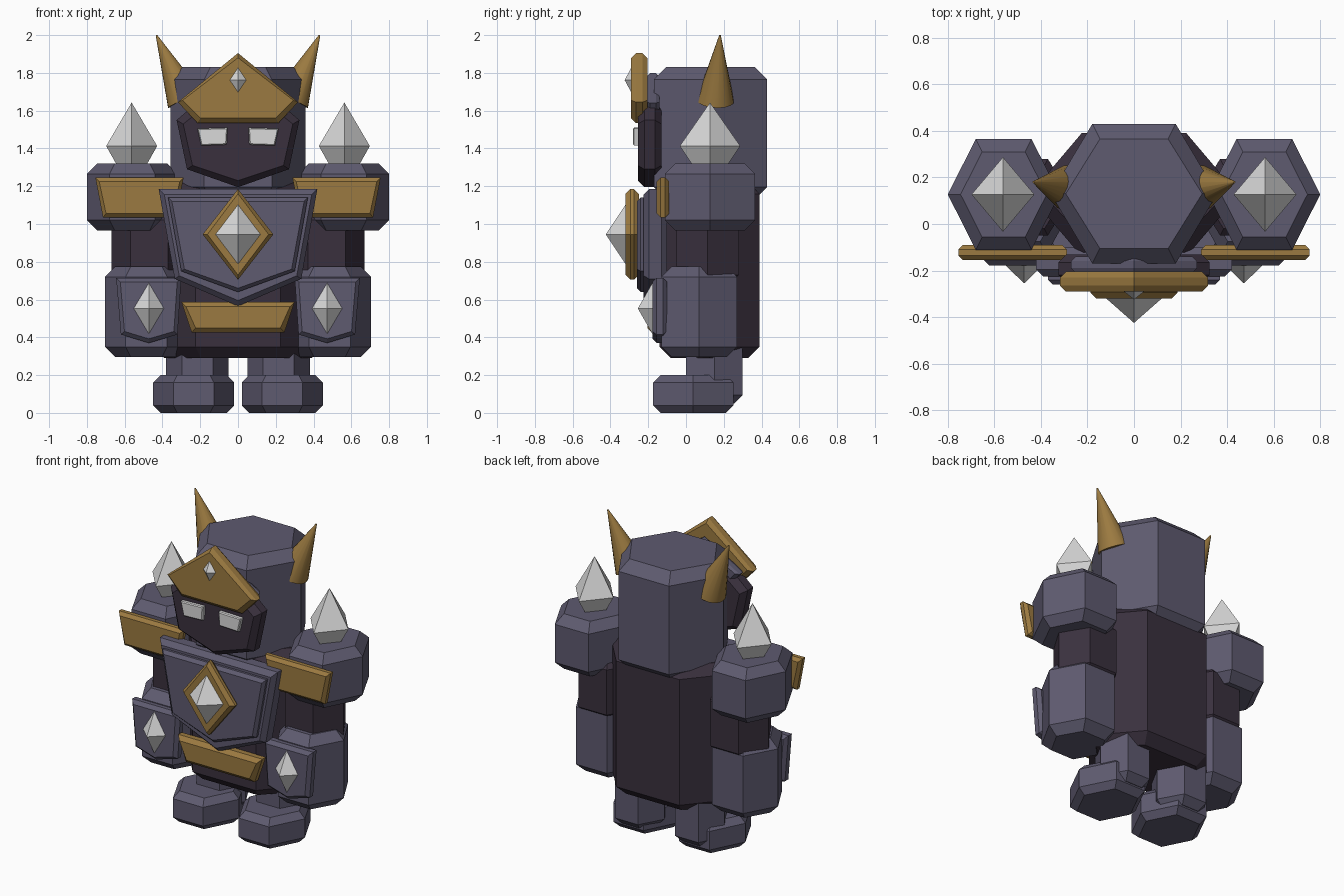
import bpy, bmesh, math
from mathutils import Vector

cube = bpy.data.objects.get("Cube")
if cube:
    bpy.data.objects.remove(cube)


def material(name, rgb):
    m = bpy.data.materials.new(name)
    m.use_nodes = True
    col = (*rgb, 1)
    m.diffuse_color = col
    bsdf = next(n for n in m.node_tree.nodes if n.type == "BSDF_PRINCIPLED")
    bsdf.inputs["Base Color"].default_value = col
    bsdf.inputs["Roughness"].default_value = 0.8
    return m


SLATE = material("slate armour", (0.112, 0.103, 0.16))
DARK = material("dark plum", (0.042, 0.03, 0.048))
GOLD = material("old gold", (0.33, 0.195, 0.052))
GEM = material("pale crystal", (0.7, 0.7, 0.7))


def finish(name, bm, mat):
    bmesh.ops.recalc_face_normals(bm, faces=bm.faces)
    mesh = bpy.data.meshes.new(name)
    bm.to_mesh(mesh)
    bm.free()
    mesh.materials.append(mat)
    obj = bpy.data.objects.new(name, mesh)
    bpy.context.collection.objects.link(obj)
    return obj


def prism(name, outline, lo, hi, chamfer, mat, place):
    """Extrude an outline from lo to hi with chamfered rims; place maps (u, v, depth) to space."""
    us, vs = [p[0] for p in outline], [p[1] for p in outline]
    cu, cv = (min(us) + max(us)) / 2, (min(vs) + max(vs)) / 2
    ku = 1 - chamfer / (max(us) - cu)
    kv = 1 - chamfer / (max(vs) - cv)
    bm = bmesh.new()
    rings = []
    for depth, inset in ((lo, True), (lo + chamfer, False), (hi - chamfer, False), (hi, True)):
        a, b = (ku, kv) if inset else (1, 1)
        rings.append([bm.verts.new(place(cu + (u - cu) * a, cv + (v - cv) * b, depth))
                      for u, v in outline])
    n = len(outline)
    for r, s in zip(rings, rings[1:]):
        for i in range(n):
            j = (i + 1) % n
            bm.faces.new((r[i], r[j], s[j], s[i]))
    bm.faces.new(rings[0])
    bm.faces.new(rings[-1])
    return finish(name, bm, mat)


def block(name, x, y, rx, ry, z0, z1, mat, chamfer=0.055):
    """Upright hexagonal block with flat front and back, half sizes rx and ry."""
    k = ry / math.sin(math.pi / 3)
    outline = [(x + rx * math.cos(i * math.pi / 3), y + k * math.sin(i * math.pi / 3))
               for i in range(6)]
    return prism(name, outline, z0, z1, chamfer, mat, lambda u, v, d: (u, v, d))


def plate(name, outline, front, back, mat, chamfer=0.025, side=1):
    """Armour plate facing the front, outline in x and z."""
    return prism(name, outline, front, back, chamfer, mat, lambda u, v, d: (side * u, d, v))


def mirrored(half):
    """Complete an outline given from top centre to bottom centre."""
    return half + [(-x, z) for x, z in reversed(half) if x > 0]


def crystal(name, centre, half, up, down, depth, mat=GEM):
    """Four-sided double pyramid."""
    c = Vector(centre)
    bm = bmesh.new()
    ring = [bm.verts.new(c + Vector(v)) for v in
            ((half, 0, 0), (0, depth, 0), (-half, 0, 0), (0, -depth, 0))]
    for tip in (up, -down):
        t = bm.verts.new(c + Vector((0, 0, tip)))
        for i in range(4):
            bm.faces.new((ring[i], ring[(i + 1) % 4], t))
    return finish(name, bm, mat)


# Head and torso
block("head", 0, 0.13, 0.358, 0.3, 1.13, 1.83, SLATE, 0.065)
block("torso", 0, 0.125, 0.45, 0.265, 0.29, 1.22, DARK, 0.06)

# Face mask, brow backing and crown
plate("face_mask", mirrored([(0.22, 1.64), (0.325, 1.55), (0.27, 1.29), (0, 1.195)]),
      -0.255, -0.13, DARK, 0.035)
plate("brow_backing", mirrored([(0, 1.8), (0.27, 1.64), (0.2, 1.55)]),
      -0.21, -0.14, SLATE, 0.02)
plate("crown", mirrored([(0, 1.905), (0.318, 1.645), (0.215, 1.535)]),
      -0.29, -0.205, GOLD)
crystal("crown_gem", (0, -0.28, 1.762), 0.056, 0.083, 0.083, 0.045)

# Chest armour
plate("chest_plate", mirrored([(0.42, 1.185), (0.335, 0.71), (0, 0.565)]),
      -0.225, -0.1, SLATE, 0.03)
plate("chest_panel", mirrored([(0.37, 1.14), (0.3, 0.75), (0, 0.64)]),
      -0.26, -0.18, SLATE, 0.02)
plate("chest_diamond", mirrored([(0, 1.185), (0.187, 0.945), (0, 0.705)]),
      -0.32, -0.25, GOLD)
crystal("chest_gem", (0, -0.3, 0.945), 0.142, 0.187, 0.187, 0.125)
plate("belt_plate", mirrored([(0.3, 0.587), (0.245, 0.425)]), -0.205, -0.12, GOLD)

for side, word in ((1, "left"), (-1, "right")):
    # Eye
    plate(word + "_eye", [(0.055, 1.51), (0.215, 1.505), (0.195, 1.415), (0.06, 1.42)],
          -0.28, -0.24, GEM, 0.006, side)

    # Horn
    base, tip = Vector((side * 0.28, 0.155, 1.655)), Vector((side * 0.432, 0.18, 2.0))
    axis = tip - base
    bm = bmesh.new()
    bmesh.ops.create_cone(bm, cap_ends=True, segments=16, radius1=0.1, radius2=0.004,
                          depth=axis.length)
    bm.transform(axis.to_track_quat("Z", "Y").to_matrix().to_4x4())
    bmesh.ops.translate(bm, verts=bm.verts, vec=(base + tip) / 2)
    horn = finish(word + "_horn", bm, GOLD)
    bpy.ops.object.select_all(action="DESELECT")
    horn.select_set(True)
    bpy.context.view_layer.objects.active = horn
    bpy.ops.object.shade_smooth_by_angle(angle=math.radians(35))

    # Shoulder, its plate and spike
    block(word + "_shoulder", side * 0.56, 0.127, 0.24, 0.238, 0.965, 1.32, SLATE)
    plate(word + "_shoulder_plate",
          [(0.288, 1.245), (0.755, 1.245), (0.715, 1.035), (0.33, 1.035)],
          -0.155, -0.09, GOLD, 0.02, side)
    crystal(word + "_shoulder_spike", (side * 0.563, 0.127, 1.413), 0.135, 0.23, 0.24, 0.16)

    # Arm, forearm guard and gem
    block(word + "_upper_arm", side * 0.47, 0.115, 0.2, 0.165, 0.7, 1.05, DARK, 0.03)
    block(word + "_forearm", side * 0.485, 0.07, 0.22, 0.2, 0.295, 0.775, SLATE)
    plate(word + "_forearm_guard",
          [(0.3, 0.715), (0.645, 0.715), (0.62, 0.415), (0.472, 0.37), (0.32, 0.415)],
          -0.178, -0.1, SLATE, 0.022, side)
    crystal(word + "_forearm_gem", (side * 0.472, -0.175, 0.553), 0.083, 0.14, 0.14, 0.08)

    # Leg and foot
    block(word + "_leg", side * 0.215, 0.15, 0.165, 0.15, 0.05, 0.4, SLATE, 0.045)
    block(word + "_foot", side * 0.235, 0.038, 0.215, 0.213, 0, 0.2, SLATE, 0.04)
